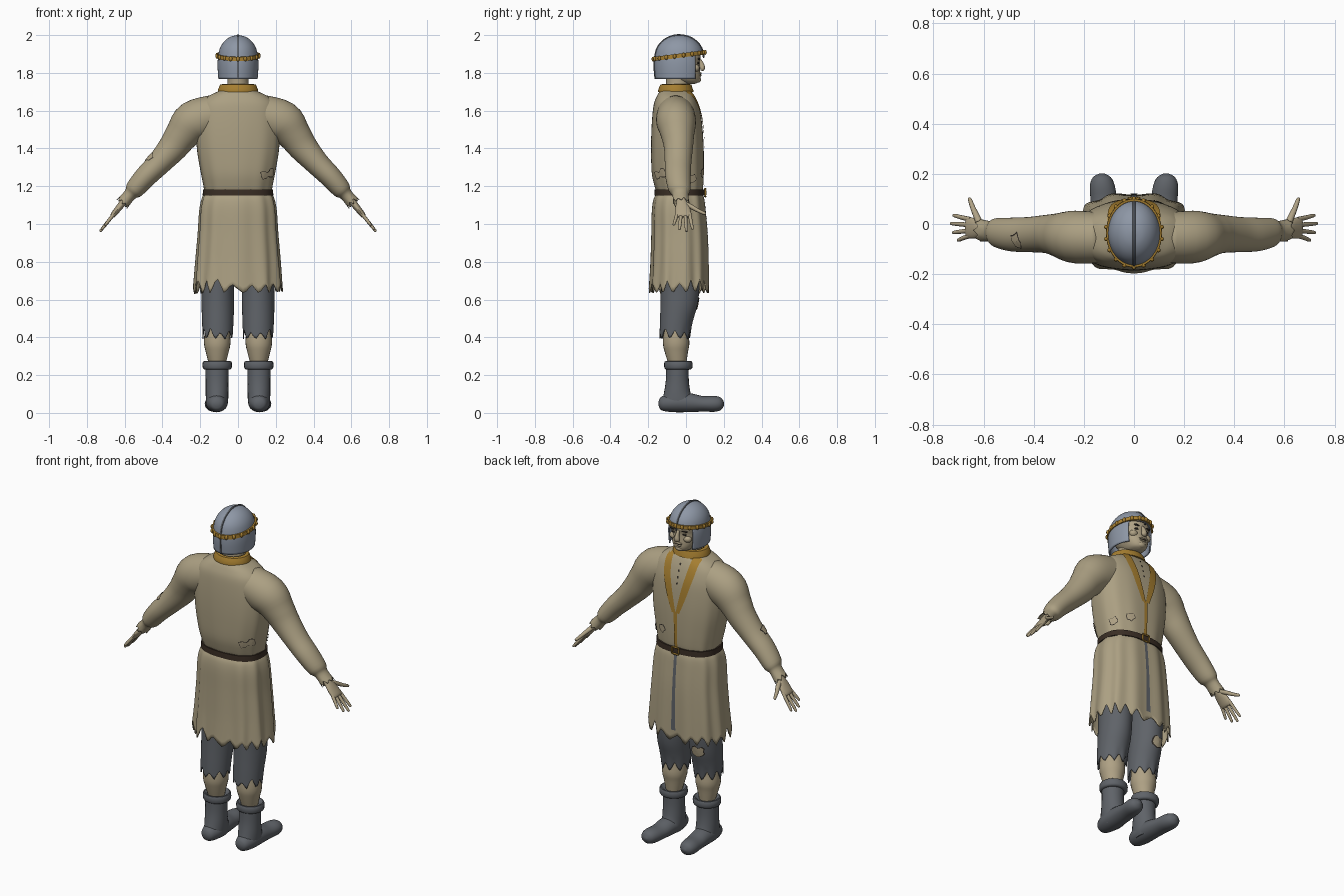
import bpy, bmesh, math, random
from mathutils import Vector
from mathutils.bvhtree import BVHTree

random.seed(4)
if "Cube" in bpy.data.objects:
    bpy.data.objects.remove(bpy.data.objects["Cube"])
X, Y, Z = Vector((1, 0, 0)), Vector((0, 1, 0)), Vector((0, 0, 1))
made = []


def material(name, rgb):
    m = bpy.data.materials.new(name)
    m.use_nodes = True
    m.diffuse_color = (*rgb, 1)
    m.node_tree.nodes["Principled BSDF"].inputs["Base Color"].default_value = (*rgb, 1)
    return m


cloth = material("tan cloth", (.41, .35, .225))
skin = material("skin", (.43, .36, .235))
steel = material("blue grey steel", (.27, .31, .38))
wool = material("grey wool", (.115, .125, .14))
gold = material("gold trim", (.38, .21, .03))
leather = material("brown leather", (.042, .027, .018))
dark = material("dark lines", (.03, .025, .02))


def finish(name, bm, mat):
    bmesh.ops.recalc_face_normals(bm, faces=bm.faces)
    me = bpy.data.meshes.new(name)
    bm.to_mesh(me)
    bm.free()
    me.materials.append(mat)
    ob = bpy.data.objects.new(name, me)
    bpy.context.collection.objects.link(ob)
    made.append(ob)
    return ob


def spline(rows, sub):
    out = []
    for i in range(len(rows) - 1):
        p = [rows[max(0, min(len(rows) - 1, i + k))] for k in (-1, 0, 1, 2)]
        for s in range(sub):
            t = s / sub
            out.append([b + .5 * t * (c - a + t * (2*a - 5*b + 4*c - d + t * (3*(b - c) + d - a)))
                        for a, b, c, d in zip(*p)])
    return out + [list(rows[-1])]


def loft(name, rows, mat, side=Y, axis=None, seg=24, sub=4, power=2, caps=True,
         teeth=0, depth=0, ripple=0, thick=0):
    """Skin rings (x, y, z, radius, radius along side); the last ring can be torn."""
    rows = spline(rows, sub)
    bm, rings, n = bmesh.new(), [], len(rows)
    cuts = [depth * random.uniform(.5, 1) for _ in range(max(teeth, 1))]
    for i, (x, y, z, a, b) in enumerate(rows):
        t = axis or (Vector(rows[min(i + 1, n - 1)][:3]) - Vector(rows[max(i - 1, 0)][:3])).normalized()
        u = side.cross(t).normalized()
        ring = []
        for k in range(seg):
            th = 2 * math.pi * k / seg
            c, s = math.cos(th), math.sin(th)
            w = 1 + ripple * (i / n) ** 2 * math.sin(11 * th)
            co = Vector((x, y, z))
            co += u * a * w * math.copysign(abs(c) ** (2 / power), c)
            co += side * b * w * math.copysign(abs(s) ** (2 / power), s)
            if teeth:
                f = k * teeth / seg
                co -= t * cuts[int(f)] * (1 - abs(2 * (f % 1) - 1)) * max(0, 1 - (n - 1 - i) / 4)
            ring.append(bm.verts.new(co))
        rings.append(ring)
    for r, q in zip(rings, rings[1:]):
        for k in range(seg):
            bm.faces.new((r[k], r[k - 1], q[k - 1], q[k]))
    if caps:
        bm.faces.new(rings[0])
        bm.faces.new(rings[-1][::-1])
    ob = finish(name, bm, mat)
    if thick:
        mod = ob.modifiers.new("thickness", "SOLIDIFY")
        mod.thickness, mod.offset = thick, -1
    return ob


def upright(name, rows, mat, cx=0, **kw):
    """Loft from level rows of (z, half width, back y, front y), top first."""
    return loft(name, [(cx, (b + f) / 2, z, w, (f - b) / 2) for z, w, b, f in rows], mat, axis=-Z, **kw)


def plate(name, rows, mat, target, d, lift=.004, closed=False):
    """Lay a thin grid of points onto a target surface, looking against direction d."""
    tree = BVHTree.FromPolygons([v.co for v in target.data.vertices],
                                [p.vertices for p in target.data.polygons])
    bm, grid = bmesh.new(), []
    for row in rows:
        line = []
        for p in row:
            hit = tree.ray_cast(p + d, -d)
            if hit[0] is None or (hit[0] - p).length > .5:
                hit = tree.find_nearest(p)
            line.append(bm.verts.new(hit[0] + d * lift))
        grid.append(line)
    for r, q in zip(grid, grid[1:]):
        for k in range(0 if closed else 1, len(r)):
            bm.faces.new((r[k - 1], r[k], q[k], q[k - 1]))
    ob = finish(name, bm, mat)
    if sum((p.normal.dot(d) for p in ob.data.polygons)) < 0:
        ob.data.flip_normals()
    return ob


def strip(name, pts, mat, target, lift=.004):
    """Front strip through (x centre, z, half width)."""
    rows = [[Vector((x + w * k, .05, z)) for k in (-1, -.33, .33, 1)] for x, z, w in spline(pts, 6)]
    return plate(name, rows, mat, target, Y, lift)


def tear(name, co, d, size, target):
    d = Vector(d).normalized()
    u = d.cross(Vector((.1, .2, 1))).normalized()
    v = d.cross(u)
    jag = [size * random.uniform(.65, 1.1) for _ in range(14)]
    for part, mat, scale, lift in (("edge", dark, 1, .003), ("hole", skin, .86, .005)):
        rows = [[Vector(co) + (u * math.cos(k * math.tau / 14) + v * .8 * math.sin(k * math.tau / 14))
                 * j * f * scale for k, j in enumerate(jag)] for f in (.02, .5, 1)]
        plate(name + "_" + part, rows, mat, target, d, lift, closed=True)


def ball(name, co, size, mat):
    bm = bmesh.new()
    bmesh.ops.create_uvsphere(bm, u_segments=14, v_segments=8, radius=1)
    for v in bm.verts:
        v.co = Vector(co) + Vector(a * b for a, b in zip(v.co, size))
    return finish(name, bm, mat)


# Tunic with torn hem
tunic = upright("tunic", [
    (1.72, .07, -.12, .01), (1.70, .11, -.14, .03), (1.675, .16, -.155, .045), (1.635, .2, -.17, .062),
    (1.57, .218, -.178, .08), (1.48, .222, -.183, .09), (1.38, .215, -.184, .095), (1.27, .196, -.18, .095),
    (1.2, .182, -.165, .092), (1.165, .178, -.155, .088), (1.13, .192, -.17, .098), (1.07, .203, -.178, .105),
    (.95, .21, -.18, .115), (.8, .222, -.184, .12), (.63, .232, -.192, .122)],
    cloth, seg=96, power=2.5, caps=False, teeth=19, depth=.09, ripple=.035, thick=.006)
strip("skirt_slit", [(0, 1.15, .009), (0, .95, .01), (0, .7, .014)], wool, tunic)

# Belt, buckle, collar and lapels
upright("belt", [(1.183, .17, -.15, .08), (1.183, .186, -.166, .098), (1.15, .187, -.167, .099),
                 (1.15, .17, -.15, .08)], leather, seg=64, sub=1, power=2.5, caps=False)
for i in range(4):
    dx, dz = ((.022, 0), (-.022, 0), (0, .02), (0, -.02))[i]
    ball("buckle_bar", (dx, .102, 1.166 + dz), (.005 if dx else .026, .006, .024 if dx else .005), gold)
upright("collar", [(1.74, .075, -.12, .015), (1.738, .094, -.135, .028), (1.72, .102, -.143, .034),
                   (1.7, .107, -.147, .04), (1.7, .08, -.12, .02)], gold, seg=48, sub=2, caps=False)
for s in (1, -1):
    strip("lapel", [(s * .085, 1.705, .022), (s * .075, 1.62, .024), (s * .045, 1.5, .021),
                    (s * .012, 1.39, .012)], gold, tunic, .006)
strip("front_trim", [(0, 1.4, .012), (0, 1.3, .01), (0, 1.18, .01)], gold, tunic, .006)
for z in (1.56, 1.595, 1.63, 1.665):
    strip("shirt_button", [(0, z + .006, .005), (0, z - .006, .005)], dark, tunic, .004)

# Neck, head and face
upright("neck", [(1.8, .055, -.11, .02), (1.74, .056, -.105, .015), (1.68, .066, -.11, .02)], skin)
upright("head", [(1.94, .07, -.12, .06), (1.89, .086, -.14, .078), (1.855, .085, -.135, .072),
                 (1.81, .079, -.115, .075), (1.775, .062, -.08, .077), (1.752, .042, -.04, .068),
                 (1.742, .015, -.01, .045)], skin, seg=32, power=2.3)
loft("nose", [(0, .068, 1.878, .006, .008), (0, .08, 1.85, .013, .01), (0, .087, 1.824, .014, .017),
              (0, .08, 1.812, .005, .012)], skin, side=X, seg=16)
ball("upper_lip", (0, .074, 1.798), (.026, .009, .006), skin)
ball("lower_lip", (0, .073, 1.786), (.022, .009, .006), skin)
ball("mouth_line", (0, .075, 1.792), (.024, .007, .002), dark)
ball("chin", (0, .062, 1.764), (.026, .018, .016), skin)
for s in (1, -1):
    ball("eye", (s * .034, .063, 1.853), (.014, .008, .006), dark)
    ball("brow", (s * .036, .068, 1.874), (.022, .008, .005), dark)
    ball("cheek", (s * .045, .05, 1.825), (.025, .022, .02), skin)

# Helmet cut open at the face
shape = [(2, .003), (1.991, .04), (1.967, .073), (1.93, .096), (1.88, .106), (1.83, .108), (1.768, .104)]
helmet = upright("helmet", [(z, w, -.035 - 1.22 * w, -.035 + 1.22 * w) for z, w in shape],
                 steel, seg=48, caps=False, thick=.008)
bm = bmesh.new()
bm.from_mesh(helmet.data)
for co, no in ((Vector((0, 0, 1.895)), Z), (Vector((0, .05, 0)), Y)):
    bmesh.ops.bisect_plane(bm, geom=bm.verts[:] + bm.edges[:] + bm.faces[:], plane_co=co, plane_no=no)
bmesh.ops.delete(bm, context="FACES", geom=[
    f for f in bm.faces if f.calc_center_median().y > .05 and f.calc_center_median().z < 1.895])
bm.to_mesh(helmet.data)
bm.free()
ridge = [(0, -.035 - 1.22 * w, z, .005, .006) for z, w in shape[::-1]]
ridge += [(0, -.035 + 1.22 * w, z, .005, .006) for z, w in shape[1:5]]
loft("helmet_ridge", ridge, wool, side=X, seg=8)
band = upright("helmet_band", [(z, w, -.037 - 1.22 * w, -.035 + 1.22 * w) for z, w in
                               ((1.902, .103), (1.902, .111), (1.88, .112), (1.88, .104))],
               gold, seg=48, sub=1, caps=False)
for v in band.data.vertices:
    v.co.z += .13 * (v.co.y + .035)
for k in range(18):
    a = math.tau * (k + .5) / 18
    y = -.036 + .137 * math.sin(a)
    ball("band_stud", (.112 * math.cos(a), y, 1.891 + .13 * (y + .035)), (.009, .009, .013), gold)

sleeves, legs = {}, {}
for s in (1, -1):
    tag = "left_" if s > 0 else "right_"

    # Sleeve and torn cuff
    arm = [(.12, -.055, 1.58, .105, .1), (.235, -.052, 1.54, .112, .105), (.298, -.045, 1.47, .09, .088),
           (.345, -.04, 1.405, .078, .077), (.42, -.042, 1.32, .064, .07), (.49, -.042, 1.25, .058, .067),
           (.548, -.035, 1.183, .05, .058), (.572, -.03, 1.155, .034, .042), (.615, -.025, 1.105, .036, .044)]
    sleeves[s] = loft(tag + "sleeve", [(s * p[0], *p[1:]) for p in arm], cloth, seg=40, caps=False,
                      teeth=8, depth=.03, thick=.004)

    # Hand
    def at(d, y, r, w, lean=0):
        return (s * (.59 + .62 * d + lean), y, 1.137 - .78 * d, r, w)
    loft(tag + "palm", [at(-.02, -.025, .022, .027), at(.03, -.022, .019, .029), at(.07, -.018, .017, .04),
                        at(.115, -.015, .014, .042), at(.128, -.015, .006, .035)], skin, seg=20)
    for y0, y1, end in ((-.046, -.064, .185), (-.026, -.034, .215), (-.004, .002, .228), (.018, .034, .212)):
        loft(tag + "finger", [at(.1, y0, .009, .01), at((.1 + end) / 2, (y0 + y1) / 2, .009, .009),
                              at(end - .008, y1, .007, .007), at(end, y1, .002, .002)], skin, seg=10, sub=3)
    loft(tag + "thumb", [at(.035, -.01, .013, .015), at(.06, .03, .012, .014), at(.085, .065, .01, .011),
                         at(.104, .098, .008, .008), at(.108, .106, .002, .002)], skin, side=X, seg=10, sub=3)

    # Trouser leg with torn end, calf and boot
    legs[s] = upright(tag + "trouser_leg", [
        (.95, .095, -.13, .08), (.68, .086, -.133, .072), (.57, .086, -.135, .06), (.48, .083, -.138, .035),
        (.39, .08, -.14, .022)], wool, cx=s * .107, seg=48, caps=False, teeth=9, depth=.07, thick=.005)
    upright(tag + "calf", [(.55, .065, -.115, .03), (.45, .066, -.118, .012), (.37, .07, -.122, .018),
                           (.32, .06, -.112, .01), (.25, .042, -.09, .0)], skin, cx=s * .11)
    upright(tag + "boot_cuff", [(.262, .05, -.09, .01), (.274, .068, -.107, .026), (.266, .077, -.115, .034),
                                (.24, .077, -.115, .034), (.23, .068, -.107, .024), (.23, .05, -.09, .01)],
            wool, cx=s * .11, sub=2)
    upright(tag + "boot_shaft", [(.25, .062, -.105, .015), (.17, .06, -.107, .015), (.1, .06, -.118, .026),
                                 (.05, .057, -.13, .05), (.02, .045, -.12, .04)], wool, cx=s * .111)
    foot = [(.112, -.145, .05, .01, .012), (.112, -.13, .05, .036, .038), (.112, -.07, .054, .05, .057),
            (.115, .02, .054, .05, .056), (.12, .09, .048, .041, .053), (.126, .15, .048, .042, .05),
            (.128, .186, .048, .032, .036), (.128, .202, .048, .006, .008)]
    loft(tag + "boot_foot", [(s * p[0], *p[1:]) for p in foot], wool, side=X, axis=Y)

# Tears in the clothes
tear("sleeve_tear", (-.46, -.06, 1.35), (-.5, -.6, .5), .036, sleeves[-1])
tear("back_tear", (.14, -.15, 1.26), (.25, -1, 0), .034, tunic)
tear("belly_tear", (.1, .09, 1.27), (.1, 1, 0), .034, tunic)
tear("side_tear", (.18, .04, 1.24), (1, .6, 0), .032, tunic)
tear("hip_tear", (.17, -.12, 1.27), (1, -.5, 0), .03, tunic)
tear("knee_tear", (-.12, .06, .58), (-.2, 1, 0), .045, legs[-1])

# Smooth shading with sharp edges kept
bpy.ops.object.select_all(action="DESELECT")
for ob in made:
    ob.select_set(True)
bpy.context.view_layer.objects.active = made[0]
bpy.ops.object.shade_smooth_by_angle(angle=math.radians(40))
